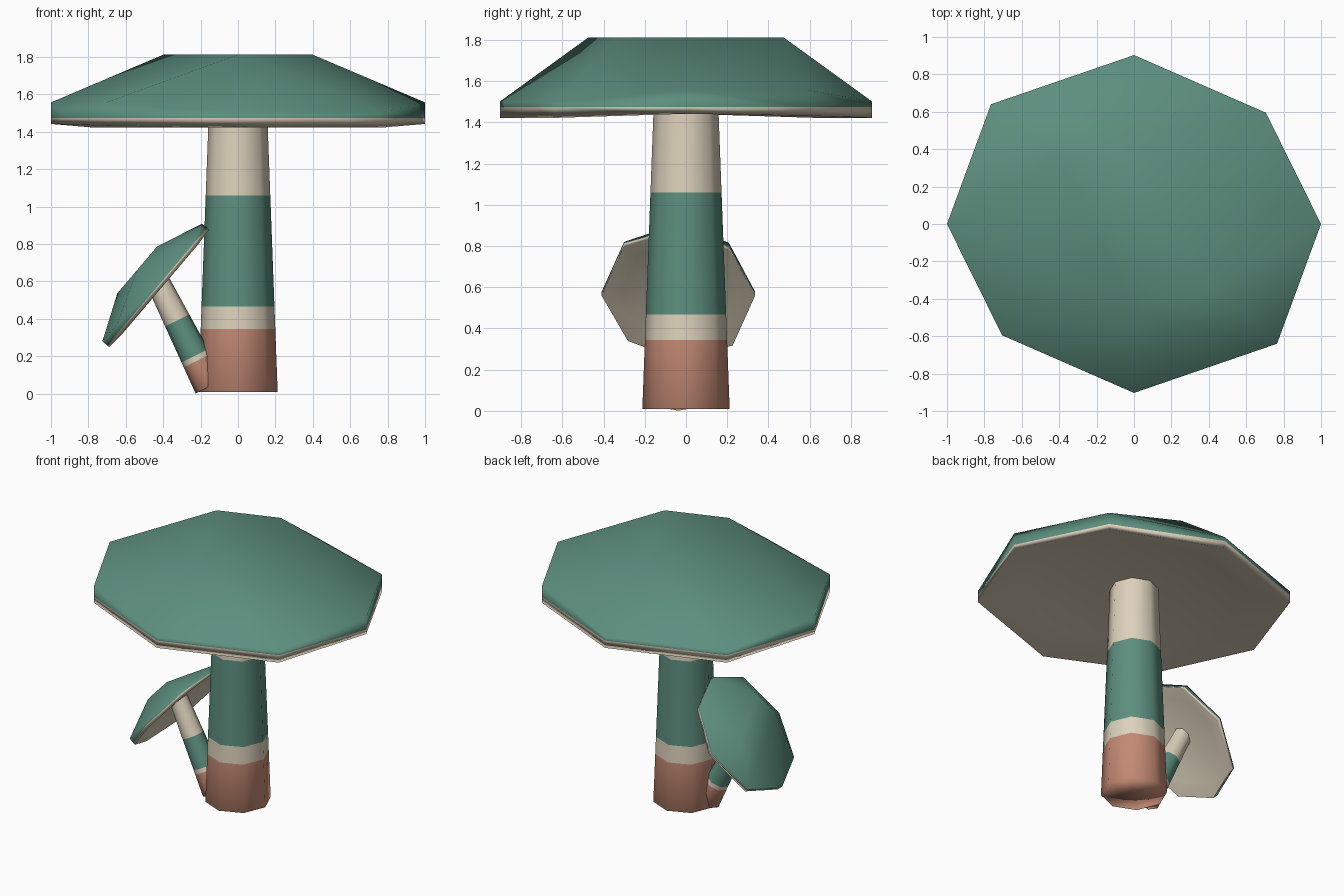
import bpy, bmesh, math
from mathutils import Matrix, Vector

if "Cube" in bpy.data.objects:
    bpy.data.objects.remove(bpy.data.objects["Cube"])


def material(name, rgb):
    m = bpy.data.materials.new(name)
    m.diffuse_color = (*rgb, 1.0)
    m.use_nodes = True
    m.node_tree.nodes["Principled BSDF"].inputs["Base Color"].default_value = m.diffuse_color
    return m


TEAL = material("teal", (0.108, 0.272, 0.209))
CREAM = material("cream", (0.720, 0.640, 0.500))
RUST = material("rust", (0.545, 0.252, 0.174))


def finish(name, bm, mats, matrix):
    bmesh.ops.recalc_face_normals(bm, faces=bm.faces[:])
    for f in bm.faces:
        f.smooth = True
    mesh = bpy.data.meshes.new(name)
    bm.to_mesh(mesh)
    bm.free()
    for m in mats:
        mesh.materials.append(m)
    mesh.transform(matrix)
    ob = bpy.data.objects.new(name, mesh)
    bpy.context.collection.objects.link(ob)
    # soft shading led by the large faces
    ob.modifiers.new("soft_shading", 'WEIGHTED_NORMAL').mode = 'FACE_AREA'
    return ob


# Faceted cap, origin at the centre of its rim's lower plane; half the rim
# is listed and the other half is its 180 degree rotation.
# Each rim point: x, y, lower z, upper z
RIM = [(1, 0, 0.02, 0.135), (0.705, 0.595, 0.01, 0.135),
       (0, 0.903, 0.0, 0.08), (-0.765, 0.64, 0.0, 0.08)]
CROWN = [(0, 0.475), (-0.4, 0.335)]


def cap(name, matrix):
    bm = bmesh.new()
    for s in (1, -1):
        for x, y, low, high in RIM:
            bm.verts.new((s * x, s * y, low))
            bm.verts.new((s * x, s * y, high))
        for x, y in CROWN:
            bm.verts.new((s * x, s * y, 0.39))
    bmesh.ops.convex_hull(bm, input=bm.verts[:])
    loose = [v for v in bm.verts if not v.link_faces]
    bmesh.ops.delete(bm, geom=loose, context='VERTS')
    # cut the rim so its lower band takes the underside colour
    line = 0.052
    bmesh.ops.bisect_plane(bm, geom=bm.verts[:] + bm.edges[:] + bm.faces[:],
                           plane_co=(0, 0, line), plane_no=(0, 0, 1))
    for f in bm.faces:
        f.material_index = 0 if f.calc_center_median().z > line else 1
    # replace the flat bottom with a hollow: sloping lip, then a shallow cone
    bm.normal_update()
    flat = [f for f in bm.faces if f.normal.z < -0.8]
    bmesh.ops.delete(bm, geom=flat, context='FACES')
    border = [e for e in bm.edges if e.is_boundary]
    inner = {v: bm.verts.new((v.co.x * 0.75, v.co.y * 0.75, 0.07))
             for v in {v for e in border for v in e.verts}}
    hub = bm.verts.new((0, 0, 0.098))
    for e in border:
        a, b = e.verts
        bm.faces.new((a, b, inner[b], inner[a])).material_index = 1
        bm.faces.new((inner[a], inner[b], hub)).material_index = 1
    return finish(name, bm, [TEAL, CREAM], matrix)


# Tapered eight-sided stem with colour bands split by height
def stem(name, matrix, bands, top, sides=8):
    bm = bmesh.new()
    bottom = 0.01
    rings = []
    for z in [bottom, *bands, top]:
        r = 0.212 - 0.0375 * (z - bottom)
        rings.append([bm.verts.new((r * math.cos(i * math.tau / sides),
                                    r * math.sin(i * math.tau / sides), z))
                      for i in range(sides)])
    colours = [2, 1, 0, 1]
    for c, lower, upper in zip(colours, rings, rings[1:]):
        for i in range(sides):
            j = (i + 1) % sides
            bm.faces.new((lower[i], lower[j], upper[j], upper[i])).material_index = c
    foot = bm.verts.new((0, 0, 0.012))
    for i in range(sides):
        bm.faces.new((foot, rings[0][(i + 1) % sides], rings[0][i])).material_index = 2
    return finish(name, bm, [TEAL, CREAM, RUST], matrix)


def place(loc, tilt, scale):
    return (Matrix.Translation(Vector(loc))
            @ Matrix.Rotation(math.radians(tilt), 4, 'Y')
            @ Matrix.Scale(scale, 4))


# Large mushroom
stem("large_stem", Matrix.Identity(4), (0.345, 0.467, 1.06), 1.53)
cap("large_cap", place((0, 0, 1.422), 0, 1))

# Small mushroom leaning out to the left
stem("small_stem", place((-0.147, -0.037, 0.036), -26.6, 0.41), (0.385, 0.455, 0.97), 1.63)
cap("small_cap", place((-0.416, -0.037, 0.558), -49.7, 0.412))
